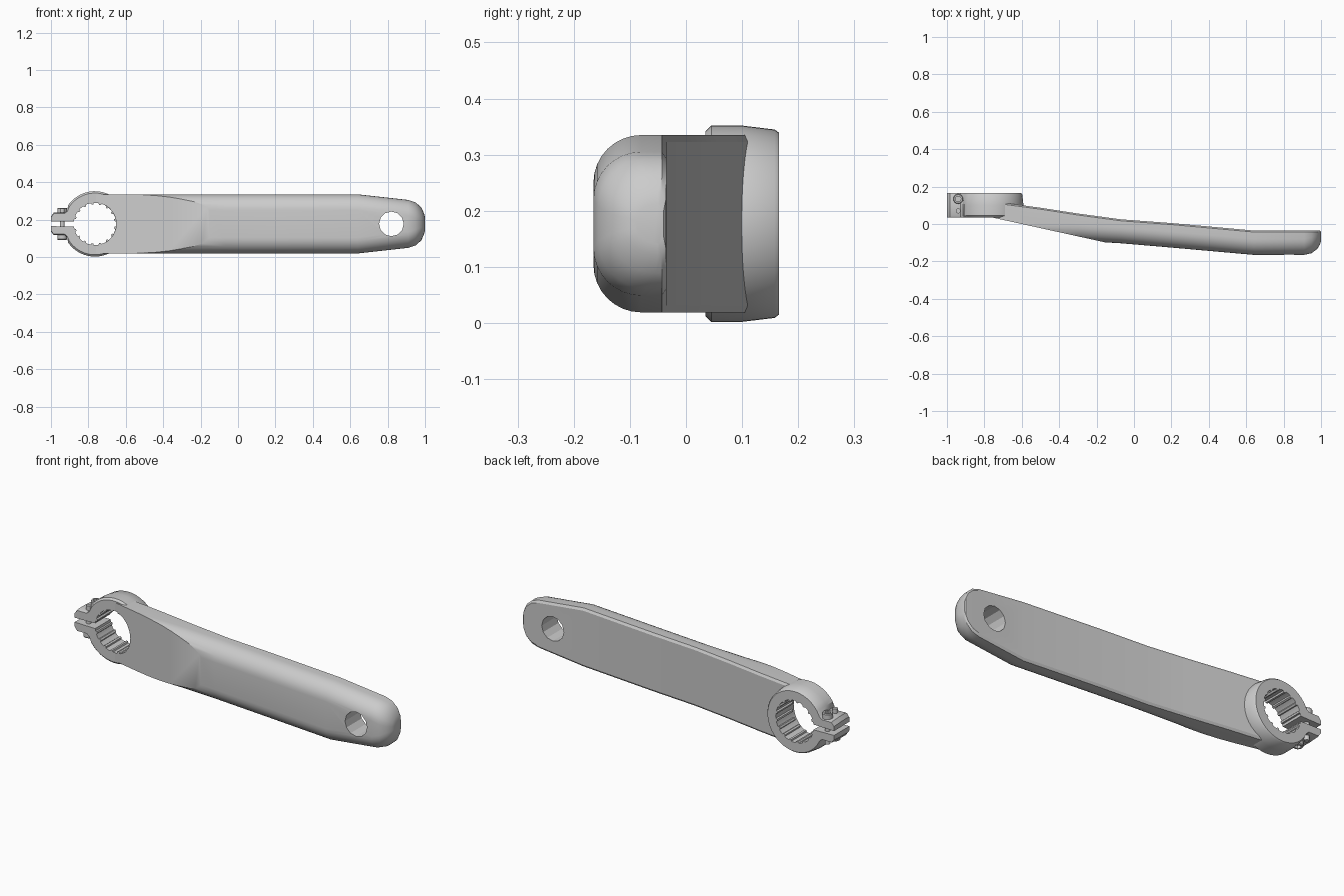
import bpy, bmesh, math
from mathutils import Vector

default = bpy.data.objects.get("Cube")
if default:
    bpy.data.objects.remove(default)

metal = bpy.data.materials.new("grey metal")
metal.use_nodes = True
GREY = (0.6, 0.6, 0.6, 1)
metal.diffuse_color = GREY
metal.node_tree.nodes["Principled BSDF"].inputs["Base Color"].default_value = GREY

MID = 0.177                      # height of the centre line
BORE = Vector((-0.765, 0, MID))  # axle hole centre
PEDAL = Vector((0.82, 0, MID))   # pedal hole centre


def loft(bm, rings):
    """Skin a list of equal-length point rings and cap both ends."""
    loops = [[bm.verts.new(p) for p in ring] for ring in rings]
    for a, b in zip(loops, loops[1:]):
        for i in range(len(a)):
            j = (i + 1) % len(a)
            bm.faces.new((a[i], a[j], b[j], b[i]))
    bm.faces.new(loops[0])
    bm.faces.new(loops[-1][::-1])
    bmesh.ops.recalc_face_normals(bm, faces=bm.faces)


def finish(name, bm):
    mesh = bpy.data.meshes.new(name)
    bm.to_mesh(mesh)
    bm.free()
    mesh.materials.append(metal)
    obj = bpy.data.objects.new(name, mesh)
    bpy.context.collection.objects.link(obj)
    return obj


def activate(obj):
    bpy.ops.object.select_all(action='DESELECT')
    obj.select_set(True)
    bpy.context.view_layer.objects.active = obj


def smooth(obj, angle=30):
    activate(obj)
    bpy.ops.object.shade_smooth_by_angle(angle=math.radians(angle))


def drill(obj, name, centre, radius, sides):
    """Cut a round hole through the part along y."""
    bm = bmesh.new()
    loft(bm, [[(centre.x + radius * math.cos(math.tau * i / sides), y,
                centre.z + radius * math.sin(math.tau * i / sides))
               for i in range(sides)] for y in (-0.4, 0.4)])
    cutter = finish(name, bm)
    cutter.hide_render = True
    cutter.hide_viewport = False
    mod = obj.modifiers.new(name, 'BOOLEAN')
    mod.object, mod.operation, mod.solver = cutter, 'DIFFERENCE', 'EXACT'
    activate(obj)
    bpy.ops.object.modifier_apply(modifier=mod.name)
    bpy.data.objects.remove(cutter)


# Arm: rounded front, flat back, swept along x
def arm_section(x, front, back, half):
    rz = min(0.085, half * 0.8)
    ry = min(0.085, (back - front) * 0.8)
    side = [(back, half - 0.012), (back - 0.008, half)]
    for i in range(9):
        a = math.radians(90 * i / 8)
        side.append((front + ry - ry * math.sin(a), half - rz + rz * math.cos(a)))
    ring = side + [(y, -z) for y, z in reversed(side)]
    return [(x, y, MID + z) for y, z in ring]


stations = [  # x, front y, back y, half height
    (-0.76, -0.085, 0.122, 0.158),
    (-0.5, -0.087, 0.087, 0.158),
    (-0.3, -0.09, 0.056, 0.158),
    (-0.07, -0.103, 0.025, 0.158),
    (0.2, -0.126, 0.005, 0.158),
    (0.64, -0.165, -0.035, 0.158),
    (0.91, -0.165, -0.035, 0.128),
    (0.95, -0.156, -0.035, 0.115),
    (0.98, -0.133, -0.035, 0.088),
    (0.995, -0.108, -0.036, 0.055),
    (1.0, -0.09, -0.04, 0.035),
]
bm = bmesh.new()
loft(bm, [arm_section(*s) for s in stations])
# Slanted flat that runs from the front face into the clamp
cut = bmesh.ops.bisect_plane(bm, geom=bm.verts[:] + bm.edges[:] + bm.faces[:],
                             plane_co=(-0.6, 0, 0), plane_no=(-0.22, -1, 0),
                             clear_outer=True)
rim = [e for e in cut["geom_cut"] if isinstance(e, bmesh.types.BMEdge)]
bmesh.ops.holes_fill(bm, edges=rim)
bmesh.ops.recalc_face_normals(bm, faces=bm.faces)
arm = finish("crank_arm", bm)
drill(arm, "axle_cutter", BORE, 0.114, 32)
drill(arm, "pedal_cutter", PEDAL, 0.066, 12)
smooth(arm, 28)


# Clamp: split ring with toothed bore and two ears
def clamp_outline(y, inset):
    half = []
    for i in range(17):
        a = math.radians(145 * (i + 0.5) / 16.5)
        r = 0.175 - inset
        half.append((r * math.cos(a), r * math.sin(a)))
    top = 0.06 - inset * 0.5
    half += [(-0.148, top + 0.012), (-0.162, top), (-0.22, top),
             (-0.235, top - 0.02), (-0.235, 0.012)]
    teeth, step = 8, math.radians(173 / 8)
    for i in reversed(range(teeth)):
        for offset, r in ((0.49, 0.113), (0.2, 0.113), (0.12, 0.105),
                          (-0.12, 0.105), (-0.2, 0.113), (-0.45, 0.113)):
            a = (i + 0.5 + offset) * step
            half.append((r * math.cos(a), r * math.sin(a)))
    ring = half + [(x, -z) for x, z in reversed(half)]
    return [(BORE.x + x, y, MID + z) for x, z in ring]


bm = bmesh.new()
loft(bm, [clamp_outline(y, d) for y, d in
          ((0.035, 0.01), (0.045, 0), (0.1, 0), (0.158, 0.007), (0.166, 0.013))])
smooth(finish("axle_clamp", bm))


# Pinch bolts: opposed, each with a recessed hexagonal socket
def bolt(name, y, up):
    bm = bmesh.new()

    def circle(r, z, sides=24):
        n = sides // 4
        return [(-0.94 + r * math.cos(math.tau * i / sides),
                 y + r * math.sin(math.tau * i / sides), MID + up * z)
                for i in range(sides)]

    def hexagon(r, z):
        pts = []
        for i in range(24):
            a = math.tau * i / 24
            k = math.cos(math.pi / 6) / math.cos(a % (math.pi / 3) - math.pi / 6)
            pts.append((-0.94 + r * k * math.cos(a), y + r * k * math.sin(a), MID + up * z))
        return pts

    loft(bm, [circle(0.013, -0.083), circle(0.013, 0.055), circle(0.026, 0.055),
              circle(0.026, 0.082), circle(0.023, 0.086),
              hexagon(0.016, 0.086), hexagon(0.016, 0.07)])
    smooth(finish(name, bm))


bolt("upper_pinch_bolt", 0.134, 1)
bolt("lower_pinch_bolt", 0.07, -1)
